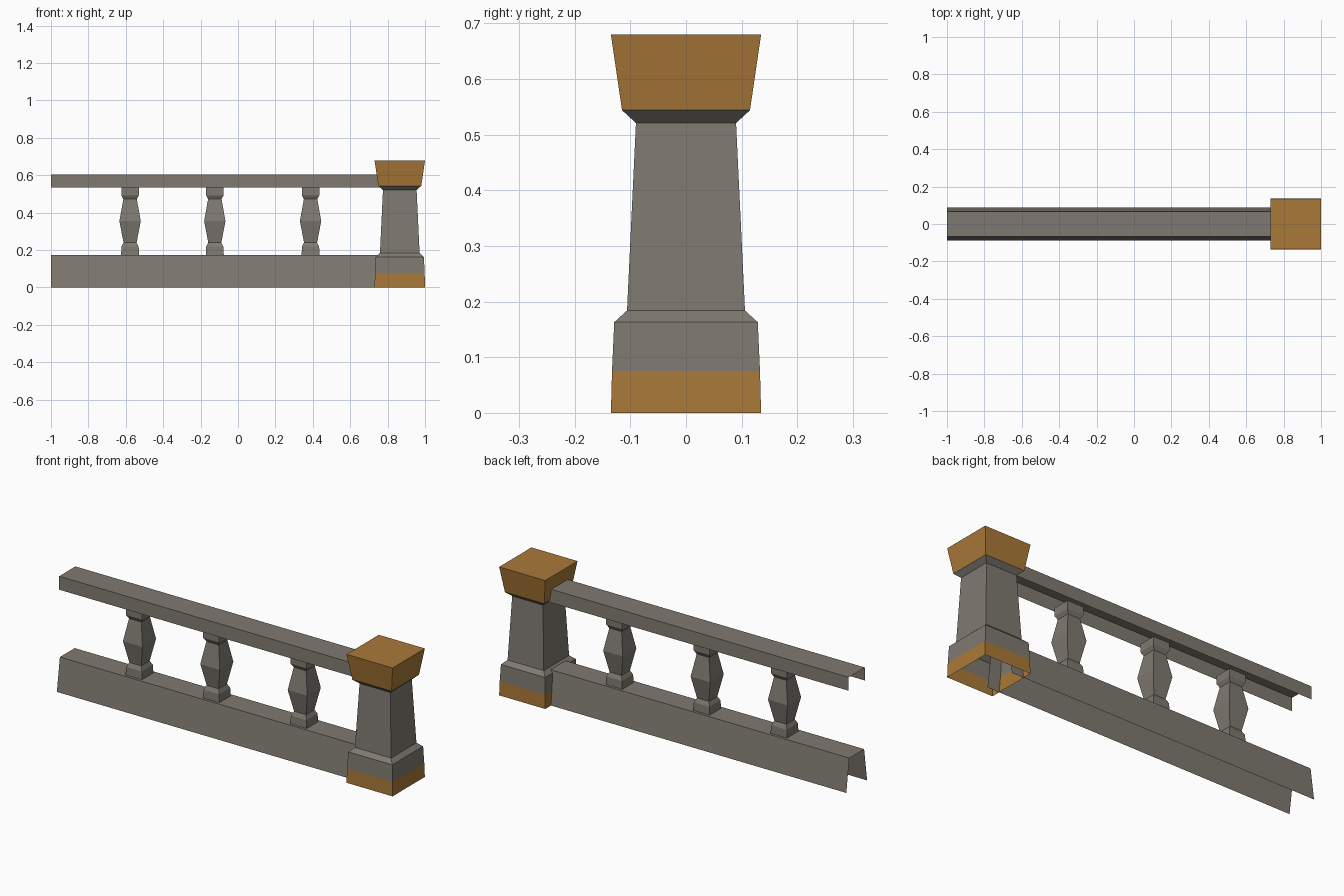
import bpy, bmesh

if "Cube" in bpy.data.objects:
    bpy.data.objects.remove(bpy.data.objects["Cube"])


def material(name, rgb):
    m = bpy.data.materials.new(name)
    m.diffuse_color = (*rgb, 1)
    m.use_nodes = True
    m.node_tree.nodes["Principled BSDF"].inputs["Base Color"].default_value = m.diffuse_color
    return m


STONE = material("grey stone", (0.212, 0.193, 0.164))
GOLD = material("golden trim", (0.40, 0.19, 0.04))


def finish(bm, name, mats):
    me = bpy.data.meshes.new(name)
    bm.to_mesh(me)
    bm.free()
    for m in mats:
        me.materials.append(m)
    ob = bpy.data.objects.new(name, me)
    bpy.context.collection.objects.link(ob)
    return ob


def square_column(bm, x, profile):
    """Stack square rings of (half width, height); open at both ends."""
    rings = []
    for r, z in profile:
        rings.append([bm.verts.new((x + sx * r, sy * r, z))
                      for sx, sy in ((-1, -1), (1, -1), (1, 1), (-1, 1))])
    for a, b in zip(rings, rings[1:]):
        for i in range(4):
            j = (i + 1) % 4
            bm.faces.new((a[i], a[j], b[j], b[i]))
    return rings


# Post: hollow below, gold foot and cap, grey panel inset in the top
bm = bmesh.new()
rings = square_column(bm, 0.865, [
    (0.135, 0), (0.133, 0.075), (0.129, 0.163), (0.106, 0.184),
    (0.090, 0.521), (0.115, 0.544), (0.135, 0.68)])
for f in bm.faces:
    z = f.calc_center_median().z
    f.material_index = 1 if z < 0.075 or z > 0.55 else 0
top = bm.faces.new(rings[-1])
top.material_index = 1
bmesh.ops.inset_region(bm, faces=[top], thickness=0.033)
for f in bm.faces:
    if all(abs(v.co.y) < 0.11 and v.co.z > 0.67 for v in f.verts):
        f.material_index = 0
finish(bm, "post", [STONE, GOLD])


# Rails: open channels running from the left end into the post
def rail(name, foot, crown, z0, z1):
    bm = bmesh.new()
    section = [(-foot, z0), (-crown, z1), (crown, z1), (foot, z0)]
    left, right = [[bm.verts.new((x, y, z)) for y, z in section]
                   for x in (-1, 0.80)]
    for i in range(3):
        bm.faces.new((left[i], right[i], right[i + 1], left[i + 1]))
    finish(bm, name, [STONE])


rail("bottom_rail", 0.087, 0.062, 0, 0.175)
rail("top_rail", 0.070, 0.068, 0.535, 0.605)

# Balusters: square turned shapes between the rails
for n, x in enumerate((-0.577, -0.124, 0.388), 1):
    bm = bmesh.new()
    square_column(bm, x, [
        (0.048, 0.175), (0.046, 0.218), (0.035, 0.24), (0.057, 0.355),
        (0.036, 0.473), (0.047, 0.493), (0.047, 0.535)])
    finish(bm, f"baluster_{n}", [STONE])
